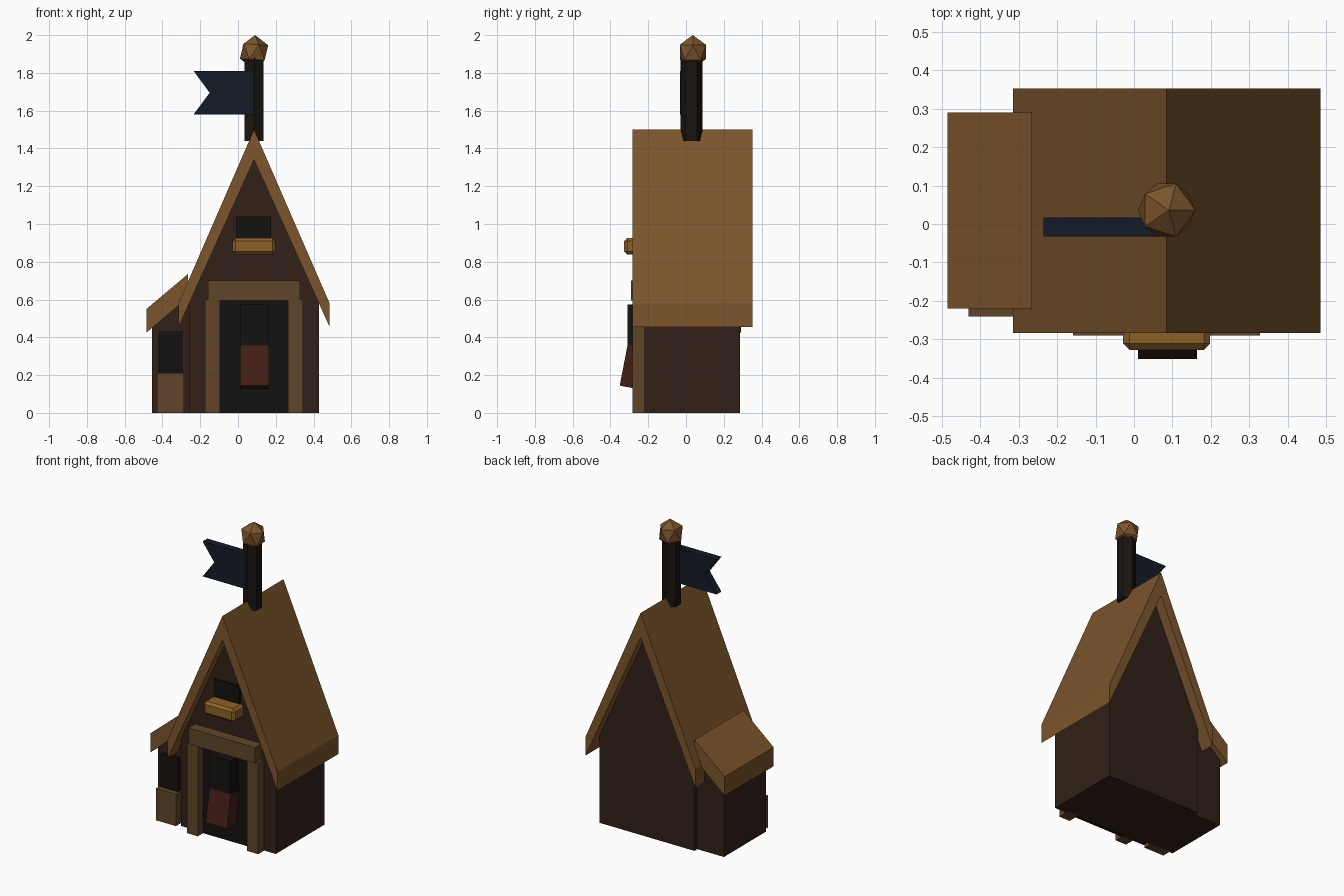
import bpy, bmesh, math
from mathutils import Matrix

if "Cube" in bpy.data.objects:
    bpy.data.objects.remove(bpy.data.objects["Cube"])


def material(name, r, g, b):
    m = bpy.data.materials.new(name)
    m.diffuse_color = (r, g, b, 1)
    m.use_nodes = True
    m.node_tree.nodes["Principled BSDF"].inputs["Base Color"].default_value = m.diffuse_color
    return m


ROOF = material("roof_wood", 0.20, 0.09, 0.025)
WALL = material("dark_wall", 0.032, 0.015, 0.009)
TRIM = material("trim_wood", 0.12, 0.06, 0.022)
LIGHT = material("light_wood", 0.27, 0.12, 0.02)
BLACK = material("opening_black", 0.007, 0.006, 0.005)
RED = material("red_brown", 0.055, 0.014, 0.008)
CLOTH = material("flag_cloth", 0.007, 0.011, 0.02)
POLE = material("pole_dark", 0.010, 0.007, 0.005)


def finish(name, bm, mat):
    bmesh.ops.recalc_face_normals(bm, faces=bm.faces)
    me = bpy.data.meshes.new(name)
    bm.to_mesh(me)
    bm.free()
    me.materials.append(mat)
    ob = bpy.data.objects.new(name, me)
    bpy.context.collection.objects.link(ob)
    return ob


def prism(name, pts, y0, y1, mat):
    """Extrude an x/z outline from y0 to y1."""
    bm = bmesh.new()
    face = bm.faces.new([bm.verts.new((x, y0, z)) for x, z in pts])
    new = bmesh.ops.extrude_face_region(bm, geom=[face])["geom"]
    verts = [v for v in new if isinstance(v, bmesh.types.BMVert)]
    bmesh.ops.translate(bm, vec=(0, y1 - y0, 0), verts=verts)
    return finish(name, bm, mat)


def box(name, x, y, z, mat, bevel=0):
    """Box from (min, max) pairs on each axis."""
    bm = bmesh.new()
    size = [b - a for a, b in (x, y, z)]
    mid = [(a + b) / 2 for a, b in (x, y, z)]
    bmesh.ops.create_cube(bm, size=1, matrix=Matrix.Translation(mid) @ Matrix.Diagonal((*size, 1)))
    if bevel:
        bmesh.ops.bevel(bm, geom=bm.edges[:], offset=bevel, segments=1, affect='EDGES')
    return finish(name, bm, mat)


CX = 0.085  # centre line of the main house

# Main house: gabled body and steep chevron roof
prism("house_body", [(CX - 0.345, 0), (CX + 0.345, 0), (CX + 0.345, 0.577), (CX, 1.34),
                     (CX - 0.345, 0.577)], -0.22, 0.285, WALL)
prism("main_roof", [(CX - 0.4, 0.455), (CX - 0.4, 0.58), (CX, 1.5), (CX + 0.4, 0.58),
                    (CX + 0.4, 0.455), (CX, 1.34)], -0.283, 0.352, ROOF)

# Side annex with lean-to roof
prism("annex_body", [(-0.455, 0), (-0.25, 0), (-0.25, 0.63), (-0.455, 0.46)], -0.185, 0.255, WALL)
prism("annex_roof", [(-0.485, 0.425), (-0.485, 0.55), (-0.265, 0.735), (-0.265, 0.61)],
      -0.22, 0.29, ROOF)
box("annex_window", (-0.42, -0.295), (-0.205, -0.17), (0.2, 0.43), BLACK)
box("annex_crate", (-0.43, -0.285), (-0.24, -0.17), (0, 0.21), TRIM)

# Doorway: posts, lintel, dark opening
for side, label in ((-1, "left"), (1, "right")):
    xs = sorted((CX + side * 0.18, CX + side * 0.26))
    box(f"door_post_{label}", xs, (-0.283, -0.2), (0, 0.6), TRIM)
box("door_lintel", (CX - 0.243, CX + 0.243), (-0.29, -0.2), (0.595, 0.7), TRIM)
box("door_opening", (CX - 0.185, CX + 0.185), (-0.228, -0.2), (0, 0.6), BLACK)

# Box on the door with a tilted lower flap
box("door_box", (0.01, 0.163), (-0.31, -0.21), (0.345, 0.575), BLACK)
flap = box("door_flap", (-0.077, 0.077), (-0.05, 0.05), (-0.11, 0.11), RED)
flap.location = (0.087, -0.281, 0.243)
flap.rotation_euler.x = -0.191

# Gable window and its sill box
box("gable_window", (-0.01, 0.175), (-0.235, -0.2), (0.88, 1.04), BLACK)
box("window_sill_box", (-0.028, 0.198), (-0.327, -0.21), (0.838, 0.925), LIGHT, 0.016)

# Six-sided pole, faceted knob and swallow-tail flag
bm = bmesh.new()
bmesh.ops.create_cone(bm, cap_ends=True, segments=6, radius1=0.058, radius2=0.058, depth=0.45,
                      matrix=Matrix.Translation((CX, 0.03, 1.665)) @ Matrix.Rotation(math.pi / 6, 4, 'Z'))
# make sure two corners point along y
if max(abs(v.co.x - CX) for v in bm.verts) > 0.055:
    bmesh.ops.rotate(bm, verts=bm.verts, cent=(CX, 0.03, 0), matrix=Matrix.Rotation(math.pi / 6, 3, 'Z'))
finish("flag_pole", bm, POLE)

bm = bmesh.new()
bmesh.ops.create_icosphere(bm, subdivisions=1, radius=0.081,
                           matrix=Matrix.Translation((CX, 0.036, 1.911)) @ Matrix.Rotation(0.06, 4, 'Y')
                           @ Matrix.Diagonal((1, 1, 1.1, 1)))
finish("pole_knob", bm, ROOF)

prism("flag", [(0.08, 1.58), (0.08, 1.81), (-0.235, 1.81), (-0.15, 1.695), (-0.235, 1.58)],
      -0.033, 0.017, CLOTH)
